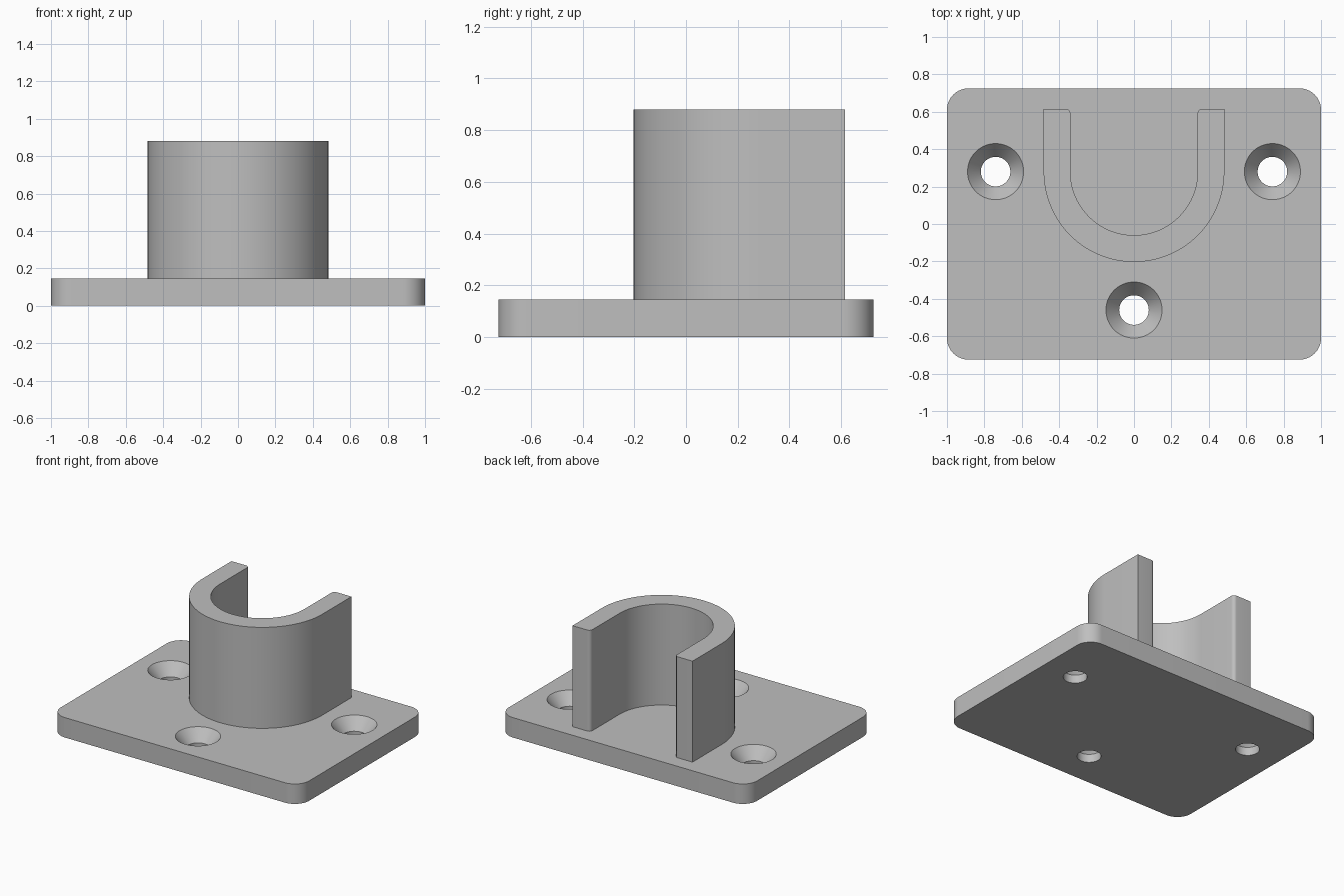
import bpy
import bmesh
from math import cos, sin, pi, radians

cube = bpy.data.objects.get("Cube")
if cube:
    bpy.data.objects.remove(cube, do_unlink=True)

GREY = (0.52, 0.52, 0.52, 1.0)
grey = bpy.data.materials.new("plain grey")
grey.use_nodes = True
grey.diffuse_color = GREY
grey.node_tree.nodes["Principled BSDF"].inputs["Base Color"].default_value = GREY


def arc(cx, cy, r, start, end, steps):
    """Points along an arc, angles in degrees."""
    angles = [radians(start + (end - start) * i / steps) for i in range(steps + 1)]
    return [(cx + r * cos(a), cy + r * sin(a)) for a in angles]


def add_object(name, bm):
    bmesh.ops.recalc_face_normals(bm, faces=bm.faces)
    mesh = bpy.data.meshes.new(name)
    bm.to_mesh(mesh)
    bm.free()
    obj = bpy.data.objects.new(name, mesh)
    bpy.context.collection.objects.link(obj)
    mesh.materials.append(grey)
    return obj


def extrude_outline(name, points, z0, z1):
    bm = bmesh.new()
    face = bm.faces.new([bm.verts.new((x, y, z0)) for x, y in points])
    top = bmesh.ops.extrude_face_region(bm, geom=[face])["geom"]
    moved = [v for v in top if isinstance(v, bmesh.types.BMVert)]
    bmesh.ops.translate(bm, verts=moved, vec=(0, 0, z1 - z0))
    return add_object(name, bm)


def revolve(name, profile, x, y, steps=64):
    """Closed solid turned from (radius, height) points."""
    bm = bmesh.new()
    rings = [[bm.verts.new((x + r * cos(2 * pi * i / steps), y + r * sin(2 * pi * i / steps), z))
              for i in range(steps)] for r, z in profile]
    for a, b in zip(rings, rings[1:]):
        for i in range(steps):
            j = (i + 1) % steps
            bm.faces.new((a[i], a[j], b[j], b[i]))
    bm.faces.new(rings[0])
    bm.faces.new(rings[-1])
    return add_object(name, bm)


def smooth(obj):
    bpy.ops.object.select_all(action="DESELECT")
    obj.select_set(True)
    bpy.context.view_layer.objects.active = obj
    bpy.ops.object.shade_smooth_by_angle(angle=radians(30))


# Base plate with rounded corners
W, D, T, R = 1.0, 0.725, 0.145, 0.115
outline = []
for sx, sy, start in ((1, 1, 0), (-1, 1, 90), (-1, -1, 180), (1, -1, 270)):
    outline += arc(sx * (W - R), sy * (D - R), R, start, start + 90, 16)
plate = extrude_outline("base_plate", outline, 0, T)

# Countersunk screw holes
SINK, HOLE, DEPTH, OVER = 0.15, 0.079, 0.085, 0.02
flare = SINK + OVER * (SINK - HOLE) / DEPTH
hole_profile = [(HOLE, -OVER), (HOLE, T - DEPTH), (flare, T + OVER)]
for x, y in ((-0.74, 0.28), (0.74, 0.28), (0, -0.46)):
    cutter = revolve("hole_cutter", hole_profile, x, y)
    cutter.hide_render = True
    mod = plate.modifiers.new("screw_hole", "BOOLEAN")
    mod.operation = "DIFFERENCE"
    mod.solver = "EXACT"
    mod.object = cutter
    bpy.context.view_layer.objects.active = plate
    bpy.ops.object.modifier_apply(modifier=mod.name)
    bpy.data.objects.remove(cutter, do_unlink=True)
smooth(plate)

# U-shaped cradle, open to the back, with eased inner edges at the tips
CY, OUTER, INNER, TIP, EASE = 0.28, 0.483, 0.34, 0.615, 0.025
cradle_outline = arc(0, CY, OUTER, 180, 360, 64)
cradle_outline += [(OUTER, TIP)]
cradle_outline += arc(INNER + EASE, TIP - EASE, EASE, 90, 180, 6)
cradle_outline += arc(0, CY, INNER, 360, 180, 64)
cradle_outline += arc(-INNER - EASE, TIP - EASE, EASE, 0, 90, 6)
cradle_outline += [(-OUTER, TIP)]
cradle = extrude_outline("u_cradle", cradle_outline, T, 0.88)
smooth(cradle)
